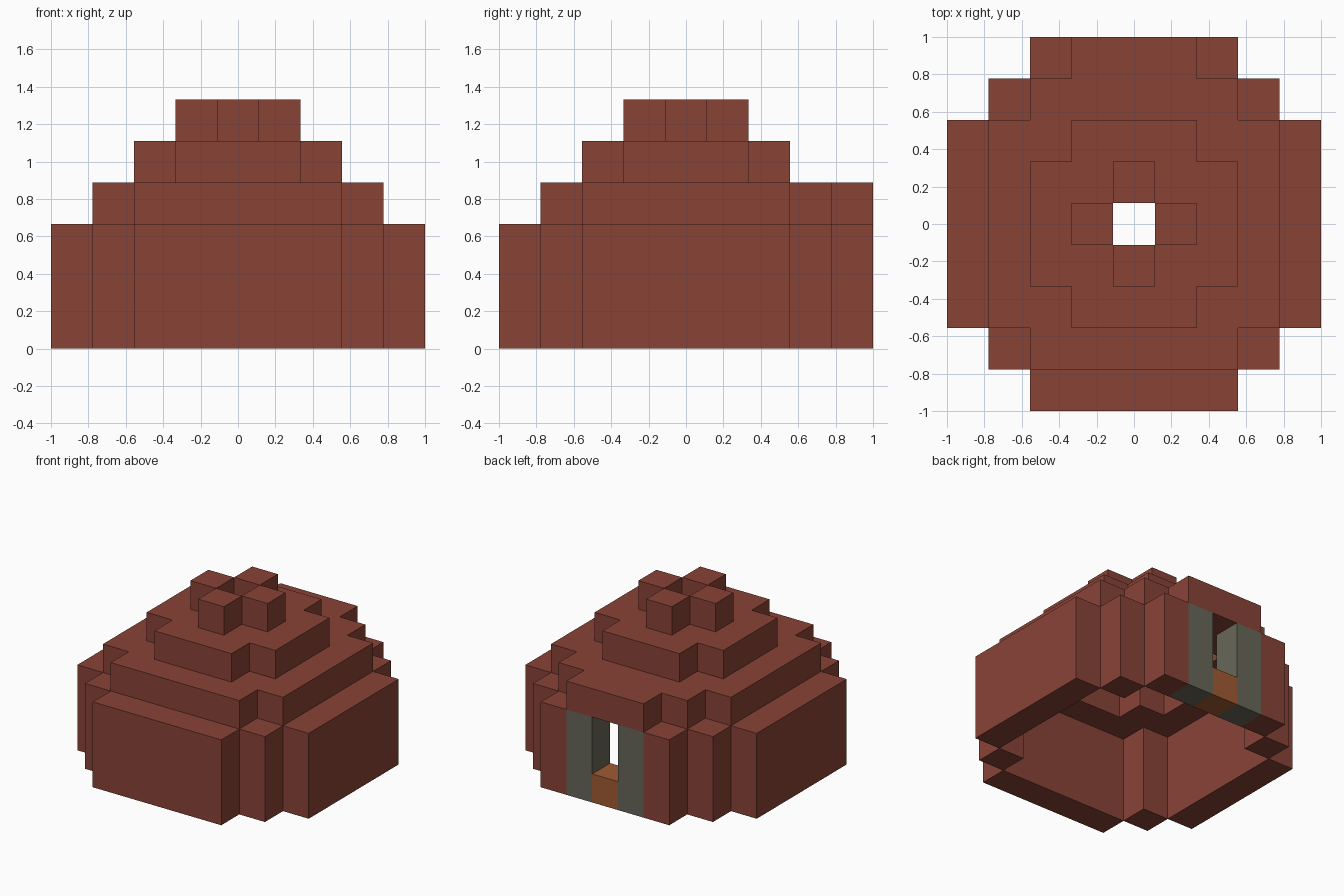
import bpy, bmesh
from mathutils import Vector

cube = bpy.data.objects.get("Cube")
if cube:
    bpy.data.objects.remove(cube)

U = 2 / 9  # edge length of one block


def material(name, color):
    m = bpy.data.materials.new(name)
    m.use_nodes = True
    m.diffuse_color = color
    m.node_tree.nodes["Principled BSDF"].inputs["Base Color"].default_value = color
    return m


clay = material("red clay", (0.25, 0.056, 0.037, 1))
stone = material("grey stone", (0.138, 0.135, 0.1, 1))
wood = material("brown wood", (0.35, 0.105, 0.034, 1))


def ring(radius, half, corner, levels):
    """Four straight sides plus four inner corner blocks, one block thick."""
    cells = set()
    for z in levels:
        for s in (-1, 1):
            for t in range(-half, half + 1):
                cells |= {(s * radius, t, z), (t, s * radius, z)}
            if corner:
                cells |= {(s * corner, c, z) for c in (-corner, corner)}
    return cells


# Doorway in the back wall
posts = {(x, 4, z) for x in (-1, 1) for z in range(3)}
sill = {(0, 4, 0)}
opening = {(0, 4, 1), (0, 4, 2)}
lintel = {(x, 4, 3) for x in (-1, 0, 1)}

# Stepped hollow dome, open below and at the crown
parts = [
    ("lower_wall", ring(4, 2, 3, range(3)) - posts - sill - opening, clay),
    ("lower_roof_ring", ring(3, 2, 2, [3]), clay),
    ("upper_roof_ring", ring(2, 1, 1, [4]), clay),
    ("chimney_blocks", ring(1, 0, 0, [5]), clay),
    ("door_lintel", lintel, clay),
    ("door_posts", posts, stone),
    ("door_sill", sill, wood),
]
solid = set().union(*(cells for _, cells, _ in parts))


def build(name, cells, mat):
    """Block mesh that keeps only the faces open to the air."""
    bm = bmesh.new()
    for cell in sorted(cells):
        centre = Vector(cell) + Vector((0, 0, 0.5))
        for axis in range(3):
            for sign in (-1, 1):
                n = Vector((0, 0, 0))
                n[axis] = sign
                if tuple(int(a + b) for a, b in zip(cell, n)) in solid:
                    continue
                u = Vector((0, 0, 0))
                u[(axis + 1) % 3] = 1
                v = n.cross(u)
                corners = [(-1, -1), (1, -1), (1, 1), (-1, 1)]
                bm.faces.new([bm.verts.new((centre + (n + a * u + b * v) / 2) * U)
                              for a, b in corners])
    bmesh.ops.remove_doubles(bm, verts=bm.verts[:], dist=0.001)
    mesh = bpy.data.meshes.new(name)
    bm.to_mesh(mesh)
    bm.free()
    mesh.materials.append(mat)
    bpy.context.collection.objects.link(bpy.data.objects.new(name, mesh))


for part in parts:
    build(*part)
